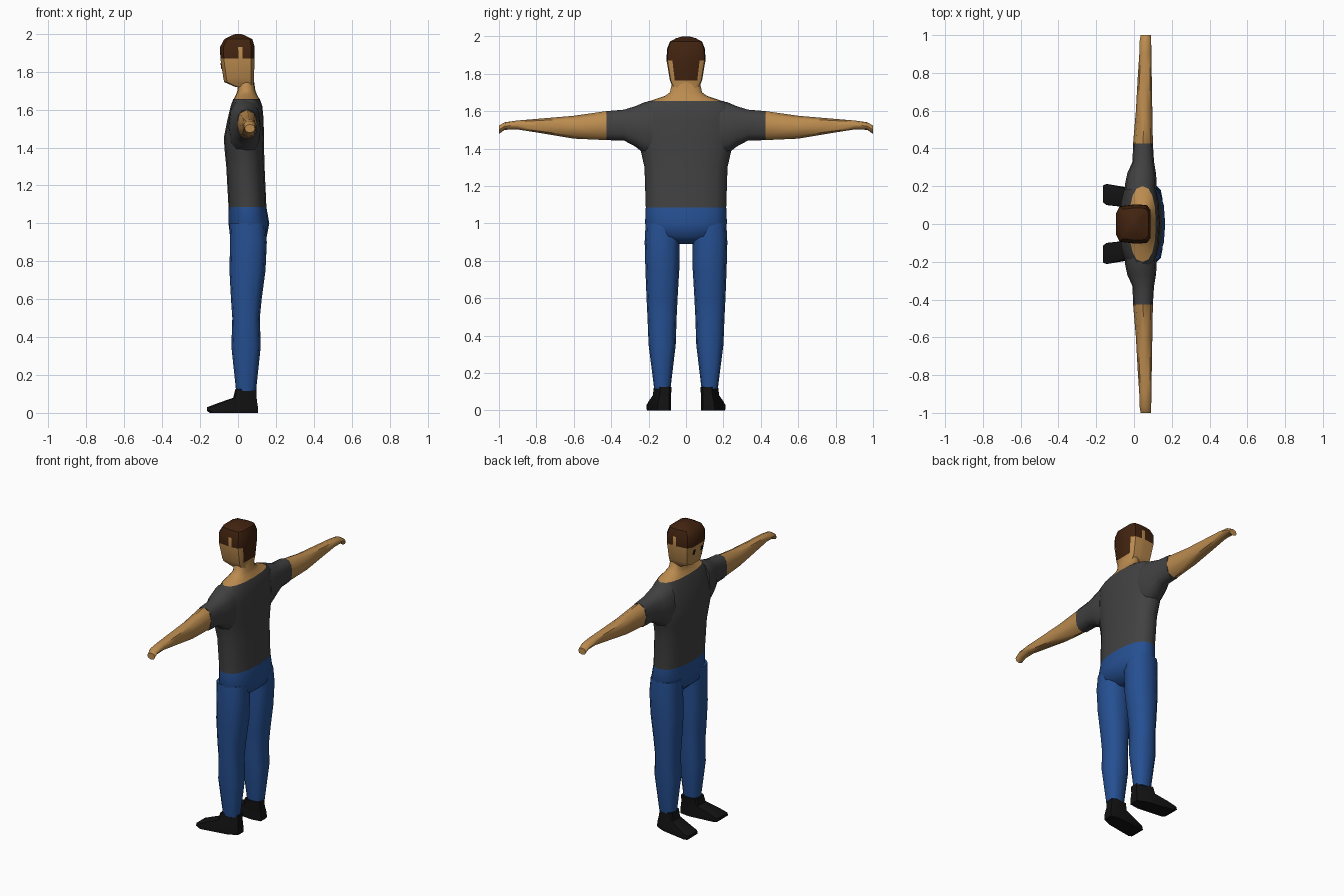
import bpy, bmesh, math
from mathutils import Vector


def material(name, rgb):
    m = bpy.data.materials.new(name)
    m.diffuse_color = (*rgb, 1)
    return m


SKIN = material("skin", (0.50, 0.26, 0.078))
SHIRT = material("charcoal", (0.054, 0.054, 0.054))
JEANS = material("denim_blue", (0.019, 0.08, 0.29))
HAIR = material("dark_brown", (0.054, 0.017, 0.005))
BLACK = material("black", (0.006, 0.006, 0.006))


def outline(n, power):
    """Rounded-square unit outline with n points."""
    pts = []
    for i in range(n):
        a = 2 * math.pi * i / n
        c, s = math.cos(a), math.sin(a)
        pts.append((math.copysign(abs(c) ** (2 / power), c),
                    math.copysign(abs(s) ** (2 / power), s)))
    return pts


def loft(name, rings, shape, mats, axis="z", caps=(True, True),
         mirror=False, rule=None, skew=0.0, angle=50):
    """Skin rings (station, x0, x1, b0, b1) along z or y; b is the other axis."""
    bm = bmesh.new()
    loops = []
    for t, x0, x1, b0, b1 in rings:
        loop = []
        for u, v in shape:
            x = (x0 + x1) / 2 + u * (x1 - x0) / 2
            b = (b0 + b1) / 2 + v * (b1 - b0) / 2
            p = Vector((x, b - skew * x, t)) if axis == "z" else Vector((x, t, b))
            loop.append(bm.verts.new(p))
        loops.append(loop)
    n = len(shape)
    for a, b in zip(loops, loops[1:]):
        for i in range(n):
            j = (i + 1) % n
            bm.faces.new((a[i], a[j], b[j], b[i]))
    if caps[0]:
        bm.faces.new(loops[0][::-1])
    if caps[1]:
        bm.faces.new(loops[-1])
    bmesh.ops.recalc_face_normals(bm, faces=bm.faces)
    if axis == "y" and sum(f.normal.dot(f.calc_center_median() - Vector((0.06, 0.6, 1.53)))
                           for f in bm.faces) < 0:
        bmesh.ops.reverse_faces(bm, faces=bm.faces)
    if rule:
        for f in bm.faces:
            f.material_index = rule(f)
    me = bpy.data.meshes.new(name)
    bm.to_mesh(me)
    bm.free()
    ob = bpy.data.objects.new(name, me)
    bpy.context.collection.objects.link(ob)
    for m in mats:
        me.materials.append(m)
    bpy.ops.object.select_all(action="DESELECT")
    ob.select_set(True)
    bpy.context.view_layer.objects.active = ob
    bpy.ops.object.shade_smooth_by_angle(angle=math.radians(angle))
    if mirror:
        mod = ob.modifiers.new("mirror", "MIRROR")
        mod.use_axis = (False, True, False)
    return ob


def centred(rows):
    """Rows (z, x0, x1, half_width) centred on y = 0."""
    return [(z, x0, x1, -w, w) for z, x0, x1, w in rows]


trunk = outline(16, 2.4)
limb = outline(12, 2.5)

# Torso
loft("shirt_body", centred([
    (1.085, -0.05, 0.15, 0.215), (1.3, -0.062, 0.14, 0.222),
    (1.38, -0.07, 0.138, 0.24), (1.45, -0.075, 0.137, 0.26),
    (1.55, -0.055, 0.135, 0.262), (1.62, -0.038, 0.128, 0.25),
    (1.655, -0.025, 0.115, 0.2)]), trunk, [SHIRT], caps=(False, False))

# Hips narrowing to the crotch
loft("hips", centred([
    (0.89, 0.0, 0.09, 0.06), (0.93, -0.042, 0.152, 0.19),
    (1.0, -0.05, 0.165, 0.219), (1.085, -0.05, 0.15, 0.215)]),
    trunk, [JEANS], caps=(True, False))

# Trouser legs
loft("trouser_leg", [
    (0.115, -0.01, 0.095, 0.083, 0.17), (0.35, -0.035, 0.12, 0.055, 0.2),
    (0.5, -0.03, 0.115, 0.05, 0.206), (0.6, -0.037, 0.125, 0.045, 0.211),
    (0.75, -0.045, 0.145, 0.036, 0.217), (0.9, -0.042, 0.152, 0.035, 0.221),
    (1.0, -0.045, 0.145, 0.03, 0.216)], limb, [JEANS], mirror=True)

# Shoes, toes turned slightly outward
shoe = [(-1, -0.8), (-1, 0.8), (-0.85, 1), (0.5, 0.9), (1, 0.55),
        (1, -0.55), (0.5, -0.9), (-0.85, -1)]
loft("shoe", [
    (0.0, -0.15, 0.105, 0.08, 0.19), (0.012, -0.165, 0.105, 0.08, 0.192),
    (0.03, -0.163, 0.105, 0.08, 0.19), (0.05, -0.11, 0.102, 0.083, 0.186),
    (0.08, -0.025, 0.098, 0.085, 0.175), (0.125, -0.014, 0.098, 0.082, 0.171)],
    shoe, [BLACK], mirror=True, skew=0.14, angle=35)

# Sleeves and bare arms with curled hands
loft("sleeve", [
    (0.18, -0.05, 0.12, 1.36, 1.655), (0.22, -0.046, 0.12, 1.37, 1.648),
    (0.27, -0.035, 0.116, 1.41, 1.627), (0.33, -0.008, 0.106, 1.442, 1.608),
    (0.425, -0.005, 0.1, 1.445, 1.6)], limb, [SHIRT],
    axis="y", mirror=True)
loft("arm", [
    (0.425, -0.005, 0.1, 1.445, 1.6), (0.6, 0.01, 0.097, 1.453, 1.575),
    (0.78, 0.02, 0.094, 1.483, 1.56), (0.9, 0.028, 0.092, 1.502, 1.55),
    (0.97, 0.03, 0.091, 1.5, 1.54), (1.0, 0.035, 0.09, 1.478, 1.522)],
    outline(8, 2.3), [SKIN], axis="y", caps=(False, True), mirror=True)

# Neck spreading into the collar
loft("neck", centred([
    (1.652, -0.025, 0.115, 0.2), (1.68, -0.01, 0.1, 0.115),
    (1.7, -0.003, 0.092, 0.086), (1.76, 0.0, 0.083, 0.073)]),
    trunk, [SKIN], caps=(False, True))

# Head: hair cap, low back panel and a bare strip above each ear
side = [(-1, 0.55), (-0.8, 0.9), (0.05, 1), (0.3, 1), (0.8, 0.95), (1, 0.7)]
head = side + [(u, -v) for u, v in reversed(side)]


def hair_rule(f):
    c = f.calc_center_median()
    if c.z > 1.93:
        return 1
    if c.z > 1.87:
        return 0 if abs(c.y) > 0.09 and 0 < c.x < 0.025 else 1
    return 1 if c.z > 1.76 and c.x > 0.07 and abs(c.y) < 0.03 else 0


loft("head", centred([
    (1.72, -0.015, 0.083, 0.065), (1.745, -0.073, 0.083, 0.078),
    (1.765, -0.077, 0.084, 0.086), (1.87, -0.093, 0.088, 0.104),
    (1.93, -0.095, 0.088, 0.102), (1.972, -0.072, 0.076, 0.086),
    (1.99, -0.035, 0.04, 0.052), (2.0, -0.01, 0.01, 0.015)]),
    head, [SKIN, HAIR], rule=hair_rule, angle=40)

# Eyes as thin plates on the face
loft("eye", [(1.815, -0.088, -0.081, 0.032, 0.048),
             (1.845, -0.0925, -0.0855, 0.032, 0.048)],
     [(-1, -1), (1, -1), (1, 1), (-1, 1)], [BLACK], mirror=True)
